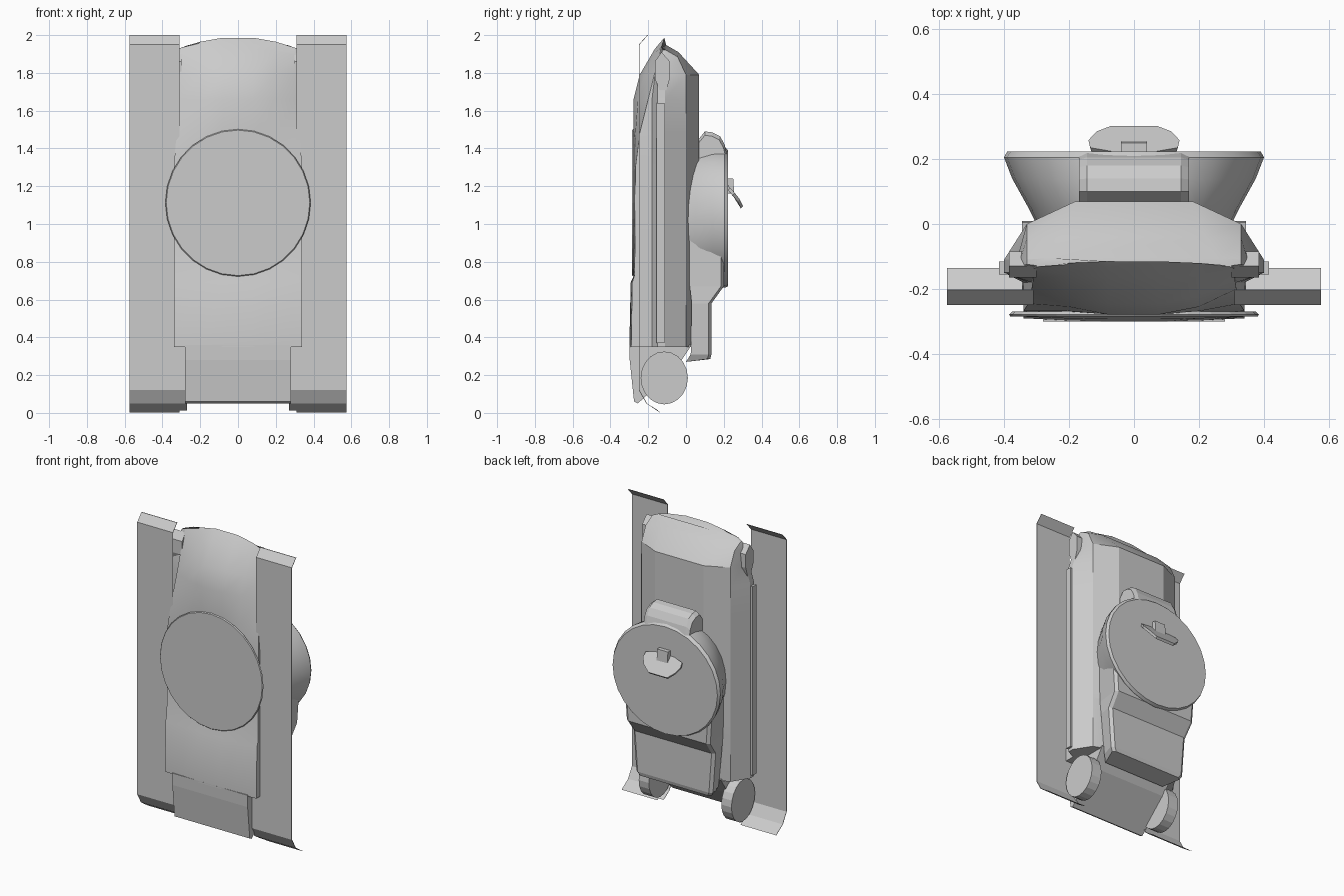
import bpy, bmesh, math

if "Cube" in bpy.data.objects:
    bpy.data.objects.remove(bpy.data.objects["Cube"])


def finish(name, bm, smooth=None):
    bmesh.ops.recalc_face_normals(bm, faces=bm.faces)
    me = bpy.data.meshes.new(name)
    bm.to_mesh(me)
    bm.free()
    ob = bpy.data.objects.new(name, me)
    bpy.context.collection.objects.link(ob)
    if smooth:
        bpy.ops.object.select_all(action='DESELECT')
        ob.select_set(True)
        bpy.context.view_layer.objects.active = ob
        bpy.ops.object.shade_smooth_by_angle(angle=math.radians(smooth))
    return ob


def loft(name, rings, smooth=None, caps=True):
    """Skin a list of closed rings of equal length."""
    bm = bmesh.new()
    vs = [[bm.verts.new(p) for p in r] for r in rings]
    n = len(vs[0])
    for a, b in zip(vs, vs[1:]):
        for i in range(n):
            j = (i + 1) % n
            bm.faces.new((a[i], a[j], b[j], b[i]))
    if caps:
        bm.faces.new(vs[0])
        bm.faces.new(vs[-1])
    return finish(name, bm, smooth)


def slab(name, profile, x0, x1):
    """Extrude a closed (y, z) profile along x."""
    return loft(name, [[(x, y, z) for y, z in profile] for x in (x0, x1)])


def oval(y, rx, rz, zc, n=28):
    return [(rx * math.cos(2 * math.pi * i / n), y, zc + rz * math.sin(2 * math.pi * i / n)) for i in range(n)]


def mirrored(half):
    """Close a half ring whose points all have x > 0."""
    return half + [(-x, y, z) for x, y, z in reversed(half)]


# Hull: sections along z (z, front y, front side y, side x, sponson x, rear y, rear x, droop)
def hull_ring(z, yf, ys, xs, xw, yr, xr, droop):
    pts = [(.08, yf), (.2, yf + (ys - yf) * .3), (xs, ys), (xs, max(ys + .004, -.18)),
           (xw, max(ys + .008, -.15)), (xw, max(ys + .012, -.11)),
           (min(.33, xw), min(0, yr - .004)), (xr, yr)]
    return mirrored([(x, y, z - droop * (x / .31) ** 2) for x, y in pts])


hull_sections = [
    (.35, -.300, -.29, .34, .40, .05, .18, 0),
    (.69, -.293, -.285, .34, .40, .07, .18, 0),
    (.73, -.275, -.272, .34, .40, .07, .18, 0),
    (1.30, -.275, -.268, .34, .40, .07, .18, 0),
    (1.48, -.278, -.245, .325, .40, .07, .18, 0),
    (1.66, -.278, -.20, .315, .40, .07, .18, 0),
    (1.79, -.245, -.168, .31, .36, .07, .18, 0),
    (1.93, -.165, -.14, .31, .35, -.04, .22, .04),
    (1.99, -.115, -.132, .30, .33, -.105, .26, .06)]
loft("hull", [hull_ring(*s) for s in hull_sections], 25)

# Sloping end of the hull
slab("hull_end", [(-.30, .36), (-.298, .28), (-.275, .06), (-.255, .05), (-.05, .24), (.03, .36)], -.28, .28)

# Ring plate on the front face
loft("ring_plate", [oval(-.27, .375, .38, 1.115), oval(-.279, .385, .39, 1.112), oval(-.285, .38, .385, 1.112)])

# Thin side fenders with bent ends, end wheels and mounts
fender = [(-.205, 2.0), (-.25, 1.95), (-.25, .12), (-.21, .05), (-.14, .003)]
for s, side in ((1, "left"), (-1, "right")):
    edge = fender + [(y + .004, z) for y, z in reversed(fender)]
    slab("fender_" + side, edge, s * .31, s * .575)
    # inner tab of the fender below the hull shoulder
    tab = [(-.25, .36)] + [(-.25, .12), (-.21, .05), (-.15, .012)]
    slab("fender_tab_" + side, tab + [(y + .004, z) for y, z in reversed(tab)], s * .27, s * .31)
    wheel = [(-.115 + .125 * math.cos(i * math.pi / 10), .185 + .14 * math.sin(i * math.pi / 10)) for i in range(20)]
    slab("end_wheel_" + side, wheel, s * .27, s * .345)
    slab("wheel_mount_" + side, [(-.165, 1.77), (-.165, 1.86), (-.13, 1.91), (-.085, 1.86), (-.085, 1.77), (-.12, 1.66)],
         s * .30, s * .385)
    slab("sponson_rail_" + side, [(-.155, .37), (-.155, 1.64), (-.115, 1.64), (-.115, .37)], s * .36, s * .415)

# Turret widening towards its flat roof
loft("turret", [oval(.0, .30, .36, 1.02), oval(.05, .325, .37, 1.03), oval(.14, .375, .37, 1.04),
                oval(.205, .40, .372, 1.035), oval(.223, .39, .36, 1.03)], 25)


# Tail box blending into the turret
def tail_ring(z0, z1, xa, xb, ya, yb):
    return mirrored([(xa, ya, z0), (xb, yb - .015, z1), (xb - .02, yb, z1)])


loft("turret_tail", [tail_ring(.27, .285, .23, .27, .0, .128), tail_ring(.31, .31, .26, .285, .025, .135),
                     tail_ring(.58, .58, .29, .305, .03, .135), tail_ring(.67, .67, .29, .31, .02, .20),
                     tail_ring(.95, .95, .29, .33, .0, .20)])

# Gun mount at the upper end of the turret
mount = [(.0, 1.2), (.06, 1.44), (.10, 1.49), (.14, 1.485), (.18, 1.465), (.205, 1.42), (.22, 1.36), (.22, 1.2)]
loft("gun_mount", [[(x, .1 + (y - .1) * k, 1.2 + (z - 1.2) * k) for y, z in mount]
                   for x, k in ((-.17, .93), (-.145, 1), (.145, 1), (.17, .93))])

# Bent flap on the roof with its stem
rows = [(.06, .222, 1.205), (.135, .235, 1.19), (.14, .258, 1.165), (.115, .285, 1.13), (.07, .302, 1.095)]
outline = mirrored(rows)
loft("roof_flap", [outline, [(x * .97, y - .012, z - .012) for x, y, z in outline]])
slab("flap_stem", [(.215, 1.16), (.255, 1.165), (.25, 1.24), (.215, 1.24)], -.04, .04)
